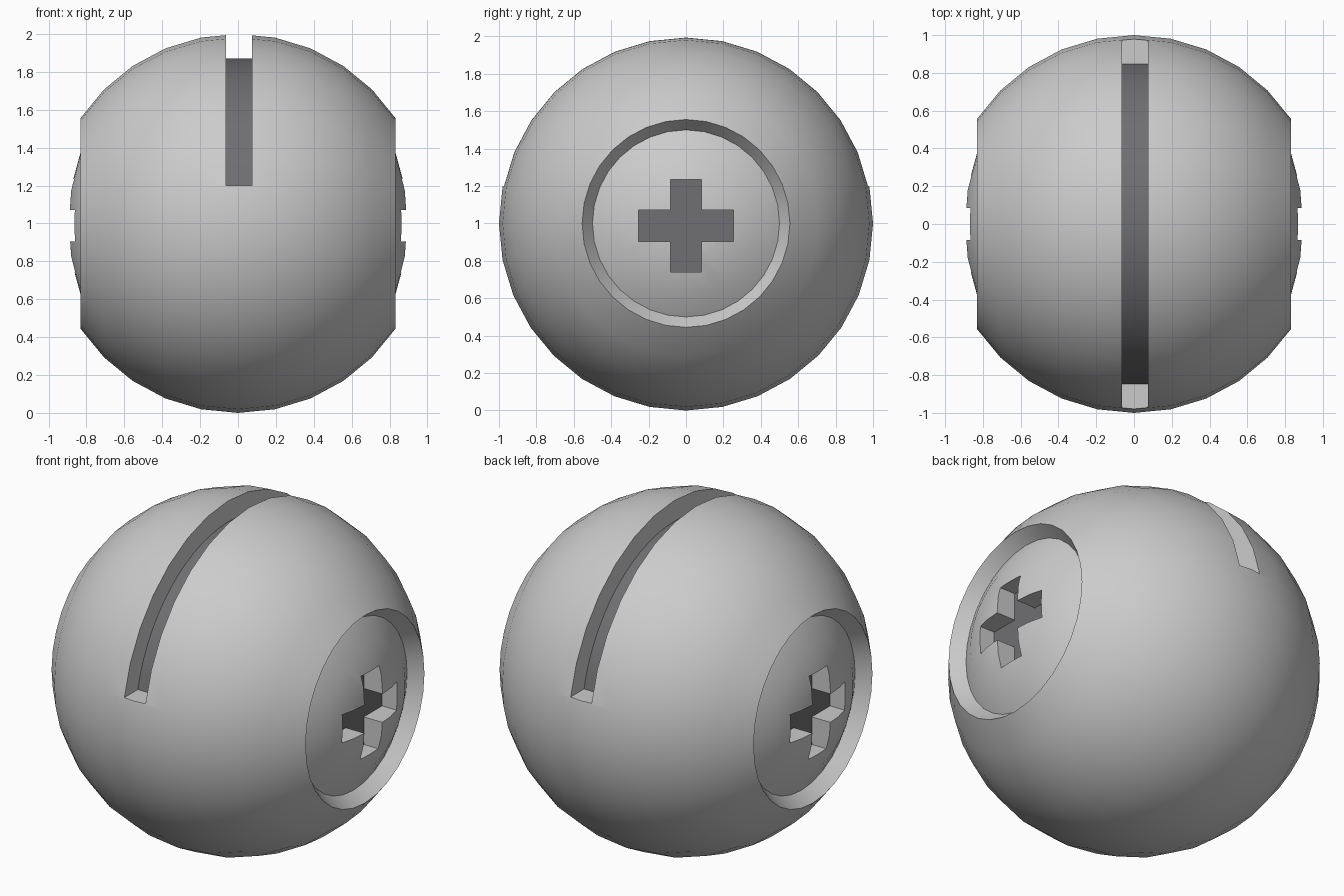
import bpy, bmesh
from math import sin, cos, pi, asin, radians
from mathutils import Matrix, Vector

if "Cube" in bpy.data.objects:
    bpy.data.objects.remove(bpy.data.objects["Cube"])


def make_object(name, bm):
    bmesh.ops.recalc_face_normals(bm, faces=bm.faces)
    me = bpy.data.meshes.new(name)
    bm.to_mesh(me)
    bm.free()
    ob = bpy.data.objects.new(name, me)
    bpy.context.collection.objects.link(ob)
    return ob


def prism(name, yz, x0, x1):
    """Closed y-z outline extruded along x."""
    bm = bmesh.new()
    a = [bm.verts.new((x0, y, z)) for y, z in yz]
    b = [bm.verts.new((x1, y, z)) for y, z in yz]
    n = len(yz)
    bm.faces.new(a)
    bm.faces.new(b[::-1])
    for i in range(n):
        j = (i + 1) % n
        bm.faces.new((a[i], a[j], b[j], b[i]))
    ob = make_object(name, bm)
    ob.hide_render = True
    return ob


# Ball with a recessed domed hub at each end, turned around the x axis
hub = [(0.897, 0), (0.88, 0.195), (0.831, 0.375), (0.757, 0.5)]
ball = [(cos(i * pi / 16), sin(i * pi / 16)) for i in range(3, 14)]
profile = hub + ball + [(-x, r) for x, r in reversed(hub)]
bm = bmesh.new()
vs = [bm.verts.new((x, 0, 1 + r)) for x, r in profile]
es = [bm.edges.new(p) for p in zip(vs, vs[1:])]
bmesh.ops.spin(bm, geom=vs + es, cent=(0, 0, 1), axis=(1, 0, 0),
               angle=2 * pi, steps=32)
bmesh.ops.remove_doubles(bm, verts=bm.verts, dist=1e-4)
body = make_object("slotted_ball", bm)

# Curved slot over the top, ending on a level at z = 1.2
FLOOR_R, SLOT_X0, SLOT_X1 = 0.87, -0.063, 0.075


def arc(r, n):
    a0 = asin(0.2 / r)
    angles = [a0 + (pi - 2 * a0) * i / n for i in range(n + 1)]
    return [(r * cos(a), 1 + r * sin(a)) for a in angles]


cutters = [prism("slot_cutter", arc(1.15, 28) + arc(FLOOR_R, 28)[::-1],
                 SLOT_X0, SLOT_X1)]

# Cross recess in each hub
CY, CZ, W, CROSS_X = 0.255, 0.247, 0.084, 0.765
corner = [(CY, W), (W, W), (W, CZ)]
cross = (corner + [(-y, z) for y, z in reversed(corner)]
         + [(-y, -z) for y, z in corner]
         + [(y, -z) for y, z in reversed(corner)])
cross = [(y, z + 0.988) for y, z in cross]
for s in (-1, 1):
    cutters.append(prism("cross_cutter", cross, s * CROSS_X, s * 1.1))

bpy.context.view_layer.objects.active = body
for c in cutters:
    m = body.modifiers.new("cut", 'BOOLEAN')
    m.operation = 'DIFFERENCE'
    m.solver = 'EXACT'
    m.object = c
    bpy.ops.object.modifier_apply(modifier=m.name)
    bpy.data.objects.remove(c)

# Dark floors of the slot and crosses
grey = bpy.data.materials.new("grey")
grey.diffuse_color = (0.8, 0.8, 0.8, 1)
grey.use_nodes = True
grey.node_tree.nodes["Principled BSDF"].inputs["Base Color"].default_value = grey.diffuse_color
dark = bpy.data.materials.new("dark")
dark.diffuse_color = (0.16, 0.16, 0.17, 1)
dark.use_nodes = True
dark.node_tree.nodes["Principled BSDF"].inputs["Base Color"].default_value = dark.diffuse_color
body.data.materials.clear()
body.data.materials.append(grey)
body.data.materials.append(dark)
for p in body.data.polygons:
    c = p.center
    on_cross = all(abs(abs(body.data.vertices[v].co.x) - CROSS_X) < 1e-3
                   for v in p.vertices)
    on_slot = all((body.data.vertices[v].co.yz - Vector((0, 1))).length < FLOOR_R + 0.005
                  for v in p.vertices) and abs(c.x) < 0.08
    p.material_index = 1 if on_cross or on_slot else 0

bpy.ops.object.select_all(action='DESELECT')
body.select_set(True)
bpy.ops.object.shade_smooth_by_angle(angle=radians(30))
